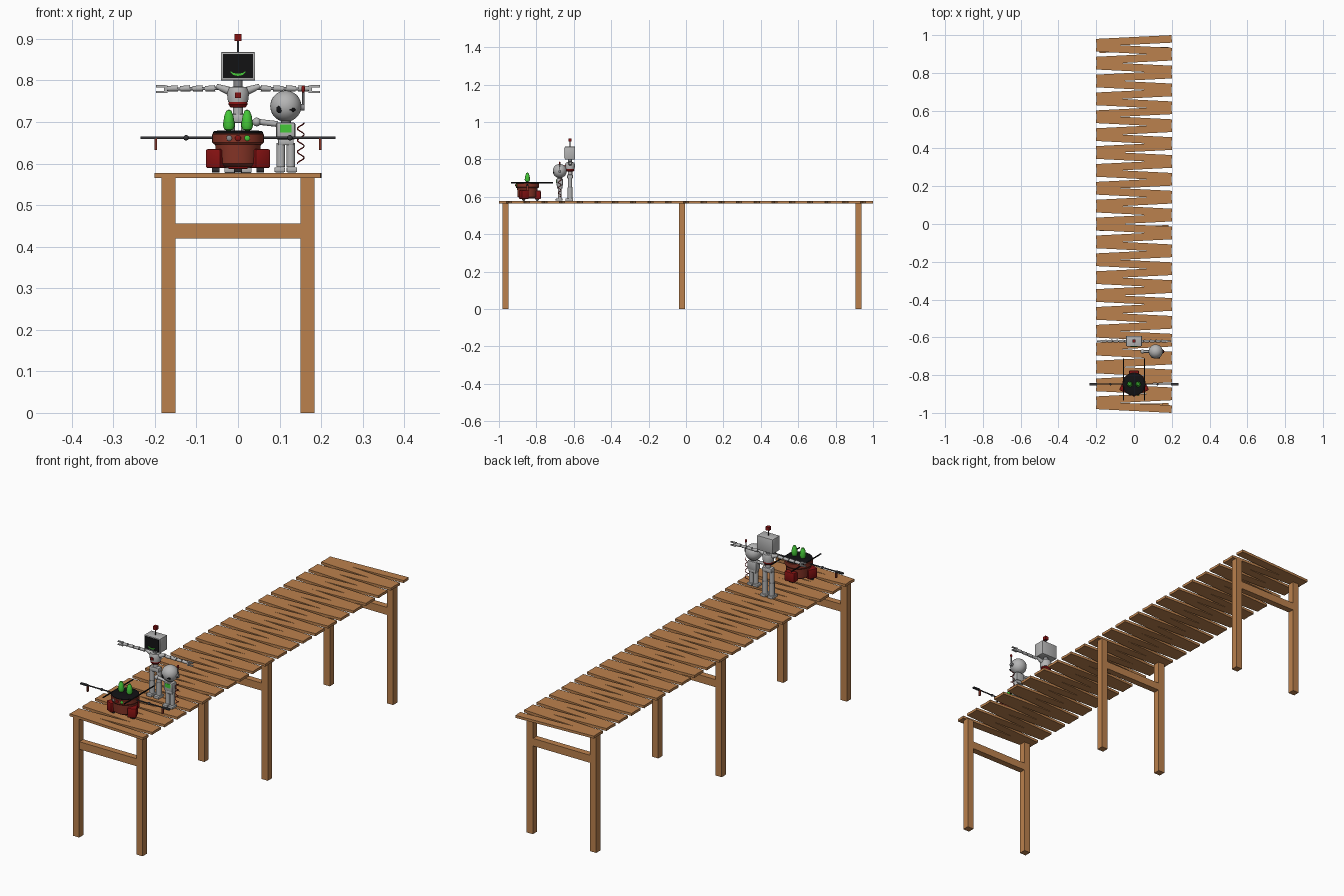
import bpy, bmesh, math
from mathutils import Vector, Matrix

if "Cube" in bpy.data.objects:
    bpy.data.objects.remove(bpy.data.objects["Cube"])


def mat(name, r, g, b):
    m = bpy.data.materials.new(name)
    m.diffuse_color = (r, g, b, 1)
    m.use_nodes = True
    m.node_tree.nodes["Principled BSDF"].inputs["Base Color"].default_value = m.diffuse_color
    return m


WOOD = mat("wood", .50, .22, .075)
GREY = mat("light grey", .46, .46, .46)
STEEL = mat("steel grey", .25, .25, .26)
DARK = mat("dark grey", .04, .04, .045)
BLACK = mat("black", .006, .006, .007)
RED = mat("deep red", .24, .006, .006)
BRICK = mat("brick red", .24, .035, .02)
GREEN = mat("bright green", .06, .58, .04)


def finish(name, bm, m):
    bmesh.ops.recalc_face_normals(bm, faces=bm.faces)
    me = bpy.data.meshes.new(name)
    bm.to_mesh(me)
    bm.free()
    me.materials.append(m)
    ob = bpy.data.objects.new(name, me)
    bpy.context.collection.objects.link(ob)
    return ob


def box(name, c, s, m, rot=0, bevel=0):
    bm = bmesh.new()
    bmesh.ops.create_cube(bm, size=1, matrix=Matrix.Translation(c) @ Matrix.Rotation(rot, 4, 'Z') @ Matrix.Diagonal((*s, 1)))
    if bevel:
        bmesh.ops.bevel(bm, geom=bm.edges[:], offset=bevel, segments=2, affect='EDGES', profile=.5)
    return finish(name, bm, m)


def ball(name, c, r, m, scale=(1, 1, 1)):
    bm = bmesh.new()
    bmesh.ops.create_uvsphere(bm, u_segments=28, v_segments=18, radius=r,
                              matrix=Matrix.Translation(c) @ Matrix.Diagonal((*scale, 1)))
    return finish(name, bm, m)


def rod(name, p, q, r, m, r2=None):
    p, q = Vector(p), Vector(q)
    d = q - p
    bm = bmesh.new()
    bmesh.ops.create_cone(bm, cap_ends=True, segments=16, radius1=r, radius2=r if r2 is None else r2, depth=d.length,
                          matrix=Matrix.Translation((p + q) / 2) @ d.to_track_quat('Z', 'Y').to_matrix().to_4x4())
    return finish(name, bm, m)


def lathe(name, x, y, prof, m, steps=32):
    bm = bmesh.new()
    vs = [bm.verts.new((x + r, y, z)) for r, z in prof]
    es = [bm.edges.new(e) for e in zip(vs, vs[1:])]
    bmesh.ops.spin(bm, geom=vs + es, cent=(x, y, 0), axis=(0, 0, 1), angle=math.tau, steps=steps)
    bmesh.ops.remove_doubles(bm, verts=bm.verts, dist=1e-5)
    return finish(name, bm, m)


def plate(name, pts, y, depth, m):
    # flat outline in x,z facing the front
    bm = bmesh.new()
    f = bm.faces.new([bm.verts.new((px, y, pz)) for px, pz in pts])
    new = bmesh.ops.extrude_face_region(bm, geom=[f])["geom"]
    bmesh.ops.translate(bm, vec=(0, depth, 0), verts=[v for v in new if isinstance(v, bmesh.types.BMVert)])
    return finish(name, bm, m)


# --- boardwalk: zigzag planks on three trestles
N, W = 42, .04
STEP = (1.98 - W) / (N - 1)
for i in range(N):
    box("plank", (0, -.99 + W / 2 + i * STEP, .571), (.4, W, .012), WOOD, rot=.05 if i % 2 else -.05)
for y in (-.964, -.022, .922):
    for s in (-1, 1):
        box("trestle_leg", (s * .167, y, .2825), (.033, .032, .565), WOOD)
    box("trestle_beam", (0, y, .438), (.302, .03, .036), WOOD)

# --- tall robot with screen head and outstretched arms
Y = -.62
box("screen_head", (0, Y, .834), (.083, .054, .068), GREY, bevel=.002)
box("screen", (0, Y - .0275, .835), (.072, .003, .058), BLACK)
smile = [(.018 * math.cos(a), .822 + .011 * math.sin(a)) for a in [math.pi + math.pi * k / 12 for k in range(13)]]
smile += [(.011 * k, .818 - .002 * (1 - abs(k))) for k in (1, 0, -1)]
plate("smile", smile, Y - .0305, .002, GREEN)
rod("head_antenna", (0, Y, .867), (0, Y, .896), .0025, DARK)
box("antenna_tip", (0, Y, .903), (.017, .017, .017), RED)
rod("tall_neck", (0, Y, .782), (0, Y, .802), .011, STEEL)
lathe("tall_chest", 0, Y, [(0, .786), (.022, .784), (.027, .772), (.024, .748), (0, .748)], GREY)
box("chest_button", (0, Y - .026, .764), (.014, .006, .013), RED)
lathe("waist_band", 0, Y, [(0, .749), (.022, .749), (.023, .742), (.018, .735), (0, .735)], RED)
rod("tall_spine", (0, Y, .715), (0, Y, .737), .012, GREY)
box("tall_hips", (0, Y, .708), (.05, .03, .022), GREY, bevel=.005)
for s in (-1, 1):
    rod("tall_thigh", (s * .018, Y, .65), (s * .018, Y, .702), .011, GREY)
    ball("tall_knee", (s * .018, Y, .65), .012, STEEL)
    rod("tall_shin", (s * .018, Y, .59), (s * .018, Y, .65), .013, GREY)
    box("tall_foot", (s * .019, Y - .004, .584), (.028, .042, .013), GREY, bevel=.003)
    rod("shoulder", (s * .022, Y, .775), (s * .052, Y, .786), .010, GREY, .006)
    rod("arm_core", (s * .04, Y, .781), (s * .175, Y, .779), .004, STEEL)
    for k in range(4):
        x = s * (.055 + .03 * k)
        rod("arm_segment", (x, Y, .781), (x + s * .024, Y, .780), .0075, GREY, .0065)
    box("palm", (s * .174, Y, .779), (.008, .013, .018), GREY)
    for dz in (-.007, .007):
        box("claw_finger", (s * .186, Y, .779 + dz), (.022, .008, .005), GREY)

# --- small robot with round head
X, Y = .115, -.675
ball("round_head", (X, Y, .738), .0375, GREY)
ball("left_eye", (X - .016, Y - .032, .730), .0075, BLACK, (.9, .5, 1.2))
box("right_eye", (X + .016, Y - .033, .729), (.015, .006, .004), BLACK)
ball("right_pupil", (X + .018, Y - .033, .729), .005, BLACK, (.9, .7, 1))
rod("small_neck", (X, Y, .695), (X, Y, .708), .012, STEEL)
box("small_body", (X, Y, .678), (.046, .034, .042), GREY, bevel=.005)
box("belly_panel", (X, Y - .0175, .684), (.028, .003, .019), GREEN)
box("small_hips", (X, Y, .652), (.038, .028, .016), GREY, bevel=.003)
for s in (-1, 1):
    rod("small_leg", (X + s * .012, Y, .592), (X + s * .012, Y, .65), .0105, GREY)
    box("small_foot", (X + s * .0145, Y - .004, .585), (.026, .036, .012), GREY, bevel=.003)
rod("reaching_arm", (X - .02, Y, .695), (.052, Y, .70), .007, GREY)
ball("reaching_hand", (.045, Y, .70), .0105, GREY)
rod("ear_mount", (X + .032, Y, .735), (X + .045, Y, .735), .008, STEEL)
rod("ear_antenna", (X + .042, Y, .735), (X + .042, Y, .775), .0025, STEEL)
ball("ear_antenna_tip", (X + .042, Y, .779), .006, RED, (.8, .8, 1.5))
# curled cable arm
cu = bpy.data.curves.new("cable_arm", 'CURVE')
cu.dimensions = '3D'
cu.bevel_depth = .0016
cu.bevel_resolution = 1
sp = cu.splines.new('POLY')
sp.points.add(60)
for i, p in enumerate(sp.points):
    a = i / 60 * 3.5 * math.tau
    p.co = (.151 + .008 * math.cos(a), Y + .008 * math.sin(a), .698 - .098 * i / 60, 1)
cu.materials.append(RED)
bpy.context.collection.objects.link(bpy.data.objects.new("cable_arm", cu))

# --- drum robot with pods and long rods
Y = -.848
lathe("drum_body", 0, Y, [(0, .592), (.040, .592), (.052, .60), (.055, .648), (0, .648)], BRICK)
lathe("drum_rim", 0, Y, [(0, .646), (.058, .646), (.062, .651), (.062, .670), (.059, .674), (0, .674)], BRICK)
lathe("drum_lid", 0, Y, [(0, .672), (.060, .672), (.060, .676), (.05, .679), (0, .679)], BLACK)
for x, m in ((-.021, STEEL), (0, RED), (.022, GREEN)):
    ball("rim_button", (x, Y - math.sqrt(.062 ** 2 - x * x), .661), .007, m, (1, .5, 1))
for s in (-1, 1):
    box("side_pod", (s * .051, Y - .018, .612), (.040, .046, .046), RED, rot=s * .45, bevel=.005)
    rod("front_wheel", (s * .044, Y - .02, .587), (s * .062, Y - .02, .587), .009, DARK)
    lathe("green_ear", s * .022, Y, [(0, .678), (.011, .682), (.0145, .692), (.011, .715), (.006, .727), (0, .730)], GREEN, 20)
    # long side arm with joint and hanging gripper
    rod("side_arm", (s * .055, Y, .662), (s * .205, Y, .662), .003, DARK)
    ball("arm_joint", (s * .125, Y, .662), .0065, DARK)
    box("gripper_bar", (s * .216, Y, .662), (.038, .012, .006), DARK)
    box("gripper_hook", (s * .198, Y, .647), (.006, .010, .028), BRICK)
    # rails running front to back
    rod("rail", (s * .056, -.935, .675), (s * .056, -.712, .675), .003, BLACK)
box("rear_pod", (0, -.792, .610), (.052, .032, .046), RED, bevel=.005)
rod("rear_wheel", (-.01, -.795, .587), (.01, -.795, .587), .009, DARK)

# smooth the round parts, keep hard edges
bpy.ops.object.select_all(action='DESELECT')
for ob in bpy.context.scene.objects:
    if ob.type == 'MESH':
        ob.select_set(True)
        bpy.context.view_layer.objects.active = ob
bpy.ops.object.shade_smooth_by_angle(angle=math.radians(35))
